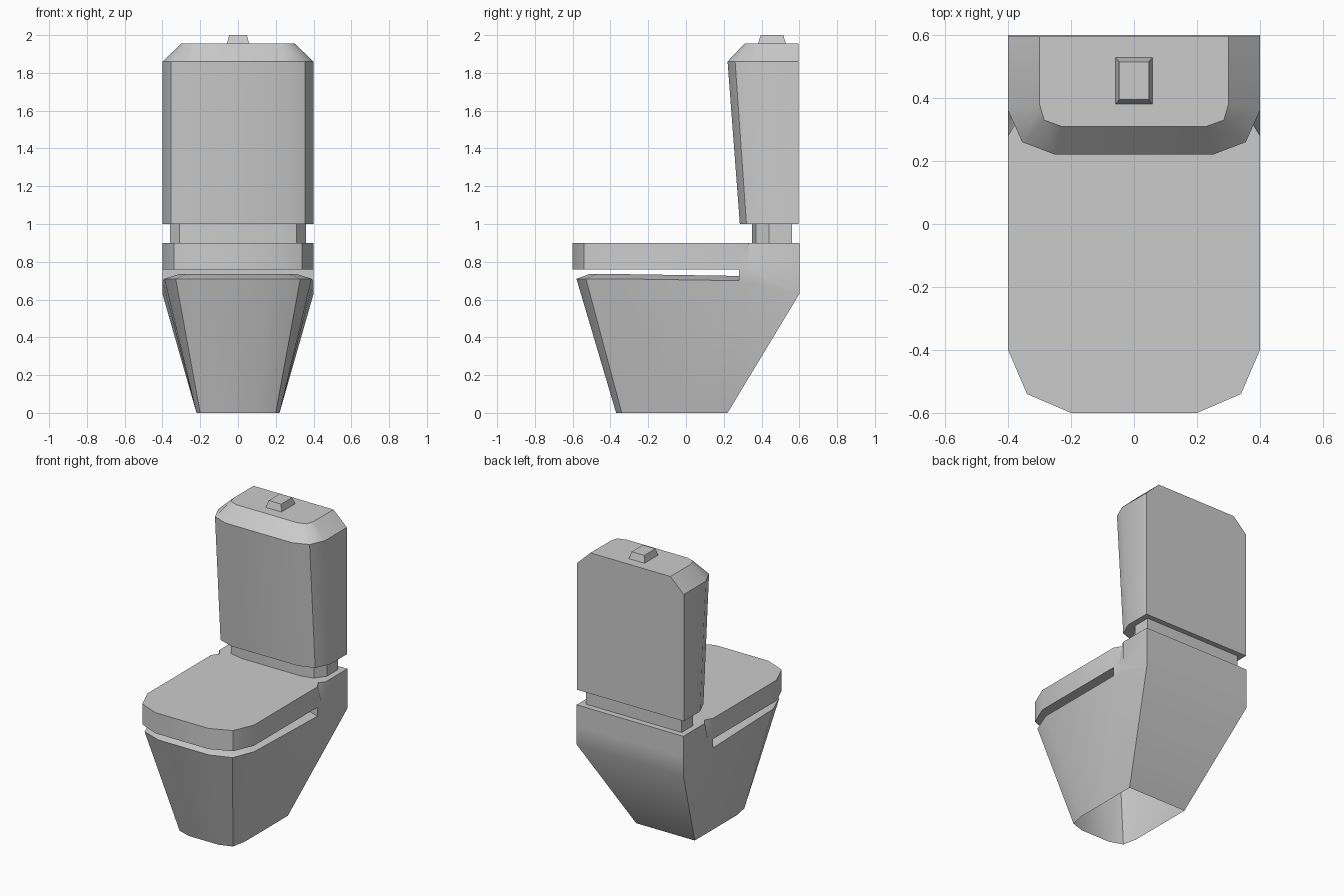
import bpy, bmesh, math

cube = bpy.data.objects.get("Cube")
if cube:
    bpy.data.objects.remove(cube, do_unlink=True)

ceramic = bpy.data.materials.new("grey_ceramic")
ceramic.use_nodes = True
colour = (0.6, 0.6, 0.6, 1)
ceramic.diffuse_color = colour
ceramic.node_tree.nodes["Principled BSDF"].inputs["Base Color"].default_value = colour


def ring(half, z):
    """Mirror a half outline (front centre to back) into a full ring.
    Points may carry their own height as a third value."""
    pts = [(p[0], p[1], p[2] if len(p) > 2 else z) for p in half]
    return pts[::-1] + [(-x, y, h) for x, y, h in pts]


def loft(a, b, closed=True):
    """Quads joining two matching rings."""
    n = len(a)
    return [(a[i], a[(i + 1) % n], b[(i + 1) % n], b[i])
            for i in range(n if closed else n - 1)]


def build(name, faces):
    bm = bmesh.new()
    for pts in faces:
        bm.faces.new([bm.verts.new(p) for p in pts])
    bmesh.ops.remove_doubles(bm, verts=bm.verts, dist=0.0005)
    bmesh.ops.recalc_face_normals(bm, faces=bm.faces)
    mesh = bpy.data.meshes.new(name)
    bm.to_mesh(mesh)
    bm.free()
    mesh.materials.append(ceramic)
    obj = bpy.data.objects.new(name, mesh)
    bpy.context.collection.objects.link(obj)
    bpy.ops.object.select_all(action="DESELECT")
    obj.select_set(True)
    bpy.context.view_layer.objects.active = obj
    bpy.ops.object.shade_smooth_by_angle(angle=math.radians(35))
    return obj


def solid(name, *rings):
    """Closed solid through a stack of rings."""
    faces = [rings[0], rings[-1]]
    for a, b in zip(rings, rings[1:]):
        faces += loft(a, b)
    return build(name, faces)


# Bowl, open underneath, with a raised rim
foot = ring([(.11, -.37), (.2, -.34), (.22, -.24), (.22, .02), (.22, .22)], 0)
rim = ring([(.19, -.58), (.33, -.53), (.39, -.38), (.4, .28, .70), (.4, .6, .63)], .71)
inner = ring([(.16, -.51), (.27, -.47), (.31, -.36), (.31, .28, .725)], .735)
faces = loft(foot, rim) + loft(rim[1:-1], inner, closed=False) + [inner]

# Seat lid, joined to the bowl at the back, with small side notches
front = [(.2, -.6), (.34, -.54), (.4, -.4), (.4, .28)]
lid_low = ring(front + [(.4, .33), (.4, .37), (.4, .6)], .76)
lid_top = ring(front + [(.37, .33), (.4, .37), (.4, .6)], .9)
faces += loft(lid_low, lid_top) + [lid_top, ring(front, .76)]

# Rear block: sides, back and the end wall of the slot
faces += [[rim[1], rim[0]] + lid_low[:4],
          [rim[-2], rim[-1]] + lid_low[:-5:-1],
          [rim[0], lid_low[0], lid_low[-1], rim[-1]],
          [lid_low[3], rim[1], inner[0], inner[-1], rim[-2], lid_low[-4]]]
build("bowl_and_lid", faces)

# Neck between bowl and tank
neck = [(.22, .35), (.31, .37), (.36, .44), (.36, .56)]
solid("tank_neck", ring(neck, .9), ring(neck, 1.0))

# Tank leaning forward, with a bevelled top
solid("tank",
      ring([(.25, .285), (.355, .32), (.4, .42), (.4, .595)], 1.0),
      ring([(.25, .22), (.355, .26), (.4, .36), (.4, .595)], 1.86),
      ring([(.23, .31), (.285, .33), (.3, .38), (.3, .595)], 1.955))

# Flush button
solid("flush_button",
      ring([(.06, .38), (.06, .53)], 1.95),
      ring([(.047, .395), (.047, .515)], 2.0))
